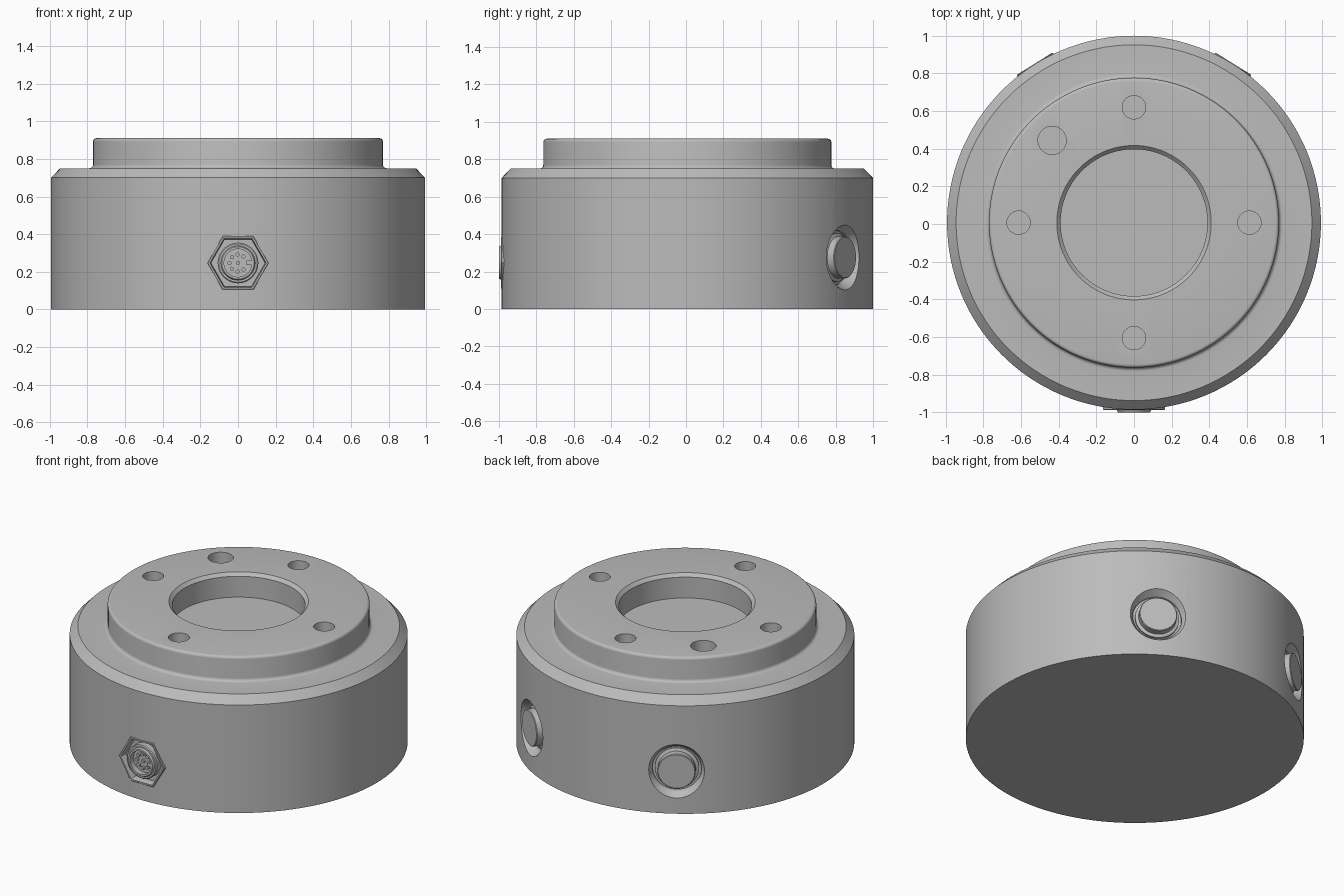
import bpy, bmesh, math
from mathutils import Matrix, Vector

cube = bpy.data.objects.get("Cube")
if cube:
    bpy.data.objects.remove(cube, do_unlink=True)

CENTRE_Y = 0.007
RADIUS = 0.993
PORT_Z, PLUG_Z = 0.275, 0.247

metal = bpy.data.materials.new("satin grey metal")
metal.use_nodes = True
metal.diffuse_color = (0.5, 0.5, 0.5, 1)
metal.node_tree.nodes["Principled BSDF"].inputs["Base Color"].default_value = (0.5, 0.5, 0.5, 1)


def upright(x=0, y=0, z=0):
    return Matrix.Translation((x, y + CENTRE_Y, z))


def radial(azimuth, height, side=0, up=0):
    """Frame at the axis whose local z points outward; side is local y."""
    turn = Matrix.Rotation(math.radians(azimuth), 4, 'Z') @ Matrix.Rotation(math.pi / 2, 4, 'Y')
    return upright(0, 0, height) @ turn @ Matrix.Translation((-up, side, 0))


def lathe(bm, profile, frame, segments, start=0.0):
    """Revolve (radius, height) points around the local z axis."""
    part = bmesh.new()
    verts = [part.verts.new((r, 0, h)) for r, h in profile]
    edges = [part.edges.new(pair) for pair in zip(verts, verts[1:])]
    bmesh.ops.spin(part, geom=verts + edges, cent=(0, 0, 0), axis=(0, 0, 1),
                   angle=2 * math.pi, steps=segments, use_duplicate=False)
    bmesh.ops.remove_doubles(part, verts=part.verts[:], dist=1e-5)
    bmesh.ops.recalc_face_normals(part, faces=part.faces[:])
    part.transform(frame @ Matrix.Rotation(start, 4, 'Z'))
    temp = bpy.data.meshes.new("temp")
    part.to_mesh(temp)
    part.free()
    bm.from_mesh(temp)
    bpy.data.meshes.remove(temp)


def rod(bm, radius, low, high, frame, segments=32, start=0.0):
    lathe(bm, [(0, low), (radius, low), (radius, high), (0, high)], frame, segments, start)


def finish(name, bm):
    mesh = bpy.data.meshes.new(name)
    bm.to_mesh(mesh)
    bm.free()
    obj = bpy.data.objects.new(name, mesh)
    bpy.context.collection.objects.link(obj)
    mesh.materials.append(metal)
    return obj


def smooth(obj):
    bpy.ops.object.select_all(action='DESELECT')
    obj.select_set(True)
    bpy.context.view_layer.objects.active = obj
    bpy.ops.object.shade_smooth_by_angle(angle=math.radians(25))


def arc(cx, cz, r, a0, a1, steps=5):
    angles = [math.radians(a0 + (a1 - a0) * i / steps) for i in range(steps + 1)]
    return [(cx + r * math.cos(a), cz + r * math.sin(a)) for a in angles]


# Housing: chamfered drum, filleted raised flange and central bore
bm = bmesh.new()
profile = [(0, 0), (RADIUS, 0), (RADIUS, 0.70), (0.945, 0.75)]
profile += arc(0.79, 0.77, 0.02, 270, 180)
profile += arc(0.752, 0.892, 0.018, 0, 90)
profile += [(0.41, 0.91), (0.39, 0.89), (0.39, 0.755), (0, 0.755)]
lathe(bm, profile, upright(), 128)
housing = finish("housing", bm)

# Cutters: bolt holes, dowel hole, side recesses and connector pocket
bm = bmesh.new()
for k in range(4):
    a = k * math.pi / 2
    rod(bm, 0.062, 0.74, 1.0, upright(0.613 * math.cos(a), 0.613 * math.sin(a)))
rod(bm, 0.075, 0.74, 1.0, upright(-0.435, 0.437))
PORTS = {"left": 58, "right": 122}
for azimuth in PORTS.values():
    lathe(bm, [(0, 0.93), (0.145, 0.93), (0.145, 0.95), (0.178, 1.0), (0.178, 1.1), (0, 1.1)],
          radial(azimuth, PORT_Z), 48)
rod(bm, 0.155, 0.95, 1.1, radial(-90, PLUG_Z), 6, math.pi / 2)
cutter = finish("hole_cutter", bm)
cutter.hide_render = True

cut = housing.modifiers.new("holes", 'BOOLEAN')
cut.operation = 'DIFFERENCE'
cut.solver = 'EXACT'
cut.object = cutter
bpy.context.view_layer.objects.active = housing
housing.select_set(True)
bpy.ops.object.modifier_apply(modifier=cut.name)
bpy.data.objects.remove(cutter, do_unlink=True)
smooth(housing)

# Side plugs: flat button standing on a low collar in each recess
for side, azimuth in PORTS.items():
    bm = bmesh.new()
    lathe(bm, [(0, 0.92), (0.13, 0.92), (0.13, 0.945), (0.112, 0.952),
               (0.112, 0.992), (0.108, 0.996), (0, 0.996)], radial(azimuth, PORT_Z), 48)
    smooth(finish(side + "_side_plug", bm))

# Connector: hexagonal rim around the pocket
plug = radial(-90, PLUG_Z)
bm = bmesh.new()
lathe(bm, [(0.164, 0.94), (0.164, 0.992), (0.160, 0.995), (0.150, 0.995),
           (0.144, 0.975), (0.144, 0.94), (0.164, 0.94)], plug, 6, math.pi / 2)
smooth(finish("connector_hex_rim", bm))

# Connector: round socket with a stepped lip and recessed face
bm = bmesh.new()
lathe(bm, [(0, 0.94), (0.108, 0.94), (0.108, 0.99), (0.102, 0.995), (0.092, 0.995),
           (0.086, 1.007), (0.074, 1.007), (0.074, 0.972), (0, 0.972)], plug, 48)
smooth(finish("connector_socket", bm))

# Connector: one middle pin with a ring of seven, open towards the key
bm = bmesh.new()
spots = [(0, 0)]
for k in range(7):
    a = math.radians(50 + k * 260 / 6)
    spots.append((0.045 * math.cos(a), 0.045 * math.sin(a)))
for side, up in spots:
    rod(bm, 0.011, 0.96, 0.985, radial(-90, PLUG_Z, side, up), 16)
smooth(finish("connector_pins", bm))

# Connector: alignment key on the inner wall
bm = bmesh.new()
bmesh.ops.create_cube(bm, size=1, matrix=plug @ Matrix.Translation((0, 0.061, 0.983))
                      @ Matrix.Diagonal((0.024, 0.03, 0.04, 1)))
finish("connector_key", bm)
